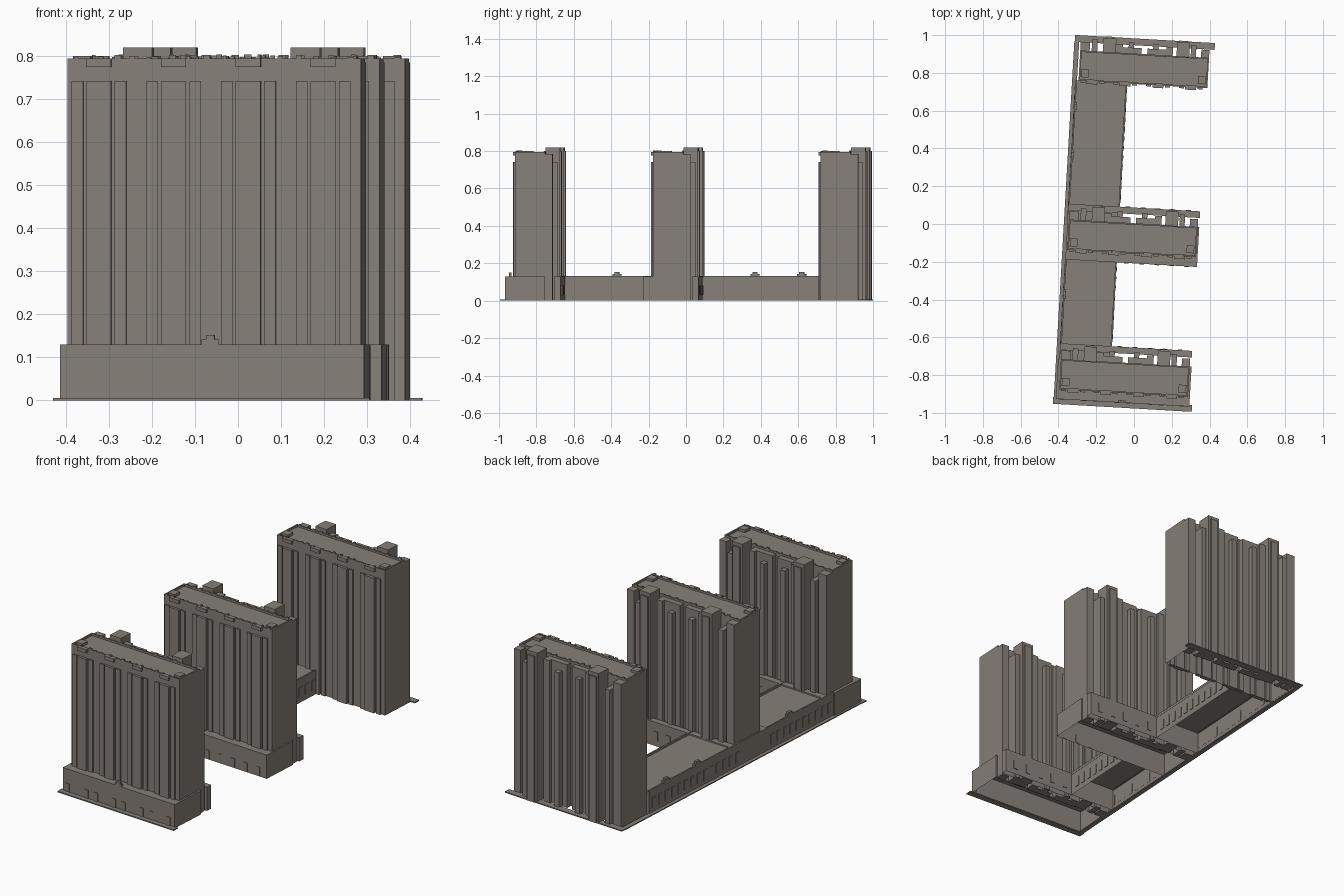
import bpy, bmesh, math, random
from mathutils import Matrix

if "Cube" in bpy.data.objects:
    bpy.data.objects.remove(bpy.data.objects["Cube"])

random.seed(4)
TURN = Matrix.Rotation(math.radians(-3.3), 4, 'Z')   # whole site is slightly turned

stone = bpy.data.materials.new("warm_grey_stone")
stone.diffuse_color = (0.245, 0.215, 0.19, 1)
stone.use_nodes = True
stone.node_tree.nodes["Principled BSDF"].inputs["Base Color"].default_value = stone.diffuse_color


def box(u0, u1, v0, v1, z0, z1):
    return (u0, u1, v0, v1, z0, z1)


def build(name, boxes, open_bottom=False):
    """Join axis-aligned boxes into one object, turned with the site."""
    bm = bmesh.new()
    for u0, u1, v0, v1, z0, z1 in boxes:
        m = (Matrix.Translation(((u0 + u1) / 2, (v0 + v1) / 2, (z0 + z1) / 2))
             @ Matrix.Diagonal((u1 - u0, v1 - v0, z1 - z0, 1)))
        r = bmesh.ops.create_cube(bm, size=1, matrix=m)
        if open_bottom:
            fs = {f for v in r['verts'] for f in v.link_faces if f.normal.z < -0.9}
            for f in {f for v in r['verts'] for f in v.link_faces}:
                f.normal_update()
            fs = [f for f in {f for v in r['verts'] for f in v.link_faces}
                  if f.normal.z < -0.9]
            bmesh.ops.delete(bm, geom=fs, context='FACES_ONLY')
    bm.transform(TURN)
    me = bpy.data.meshes.new(name)
    bm.to_mesh(me)
    bm.free()
    me.materials.append(stone)
    ob = bpy.data.objects.new(name, me)
    bpy.context.collection.objects.link(ob)
    return ob


W, E = -0.345, 0.338          # west and east ends of the towers
POD = 0.13                    # podium height
ROOF = 0.785


def tower(name, c, base, du):
    w, e = W + du, E + du
    front, back = c - 0.157, c + 0.004
    # main slab block
    build(name + "_body", [box(w, e, front, back, base, ROOF)], True)

    # front bays: narrow, wide, narrow, four times
    bays = []
    for k in range(4):
        s = -0.335 + 0.174 * k + du
        for a, b, d in ((0, .027, .008), (.034, .092, .014), (.100, .127, .008)):
            bays.append(box(s + a, s + b, front - d, front + .01, base, 0.742))
    build(name + "_front_bays", bays)

    # rear wings separated by light slots
    wings = [box(w + a, w + b, back - .01, c + d, 0, h) for a, b, d, h in (
        (0, .05, .050, ROOF), (.06, .09, .066, .742), (.18, .225, .050, ROOF),
        (.225, .325, .034, ROOF), (.355, .455, .034, ROOF),
        (.455, .490, .050, ROOF), (.585, .613, .066, .742),
        (.640, e - w, .045, ROOF))]
    wings += [box(w + a, w + a + .028, c + .02, c + .062, 0, .742)
              for a in (.255, .385)]
    build(name + "_rear_wings", wings)

    # stair shafts rising over the roof
    shafts = []
    for a in (-.225, .165):
        a += du
        shafts += [box(a, a + .068, c + .0, c + .078, 0, .82),
                   box(a + .012, a + .056, c + .07, c + .086, 0, .80)]
    build(name + "_stair_shafts", shafts)

    # parapet with small uneven teeth
    t = .008
    para = [box(w, e, front, front + t, ROOF, .795),
            box(w, e, back - t, back, ROOF, .795),
            box(w, w + t, front, back, ROOF, .795),
            box(e - t, e, front, back, ROOF, .795)]
    for k in range(4):
        s = -0.335 + 0.174 * k + du
        para.append(box(s + .034, s + .092, front - .014, front + .01, .775, .795))
    for v in (front, back - t):
        for k in range(16):
            u = w + .02 + (e - w - .05) * k / 15 + random.uniform(-.006, .006)
            para.append(box(u, u + random.uniform(.006, .018), v, v + t,
                            .79, random.uniform(.797, .804)))
    build(name + "_parapet", para)

    # roof huts at the front corners
    huts = [box(w + .012, w + .052, front + .02, front + .062, ROOF, .800),
            box(e - .052, e - .012, front + .02, front + .062, ROOF, .800)]
    build(name + "_roof_huts", huts)


tower("south_tower", -0.740, 0.12, 0.0)
tower("middle_tower", 0.0, 0.12, 0.0)
tower("north_tower", 0.897, 0.0, 0.008)

# podium blocks below the towers and the two linking wings
build("south_podium", [box(-.36, .348, -.948, -.736, 0, POD)], True)
build("middle_podium", [box(-.352, .346, -.208, .004, 0, POD)], True)
LINKS = ((-.736, -.208), (.004, .742))
build("link_podiums", [box(-.352, -.08, a, b, 0, .122) for a, b in LINKS], True)
build("link_parapets", [box(u, u + .008, a, b, .12, POD + .003)
                        for a, b in LINKS for u in (-.353, -.087)])

# low strips behind the south and middle towers
build("rear_podium_strips", [box(-.35, .346, c + .052, c + .087, 0, POD)
                             for c in (-.740, 0)], True)

# raised gable steps on the podium walls
gables = [box(-.353, -.338, y - .024, y + .024, POD, .143) for y in (-.39, .35, .60)]
gables += [box(-.353, -.338, y - .013, y + .013, .14, .153) for y in (-.39, .35, .60)]
gables += [box(-.030, .010, -.948, -.935, POD, .142),
           box(-.020, .000, -.948, -.935, .14, .152)]
build("podium_gables", gables)

# door and window plates
p = .003
doors = [box(u, u + .024, -.948 - p, -.947, .006, .052)
         for u in (-.342, -.222, -.162, -.048, .012, .126, .188, .296)]
doors += [box(u, u + .024, -.208 - p, -.207, .006, .052)
          for u in (-.04, .04, .12, .2, .28)]
doors += [box(u, u + .026, c + .086, c + .087 + p, .03, .08)
          for c in (-.740, 0) for u in (-.05, .03, .11, .19, .27)]
build("doors", doors)

windows = []
for a, b in LINKS:
    n = int((b - a) / .05)
    for k in range(n):
        y = a + .02 + k * (b - a - .02) / n
        windows.append(box(-.352 - p, -.351, y, y + .026, .03, .085))
        if a + .10 < y < b - .05:
            windows.append(box(-.081, -.08 + p, y, y + .026, .03, .085))
build("link_windows", windows)

# thin pavement around the south, west and north sides
build("pavement", [box(-.374, .362, -.975, -.94, 0, .006),
                   box(-.371, -.345, -.94, .945, 0, .006),
                   box(-.369, .373, .945, .981, 0, .006)])
